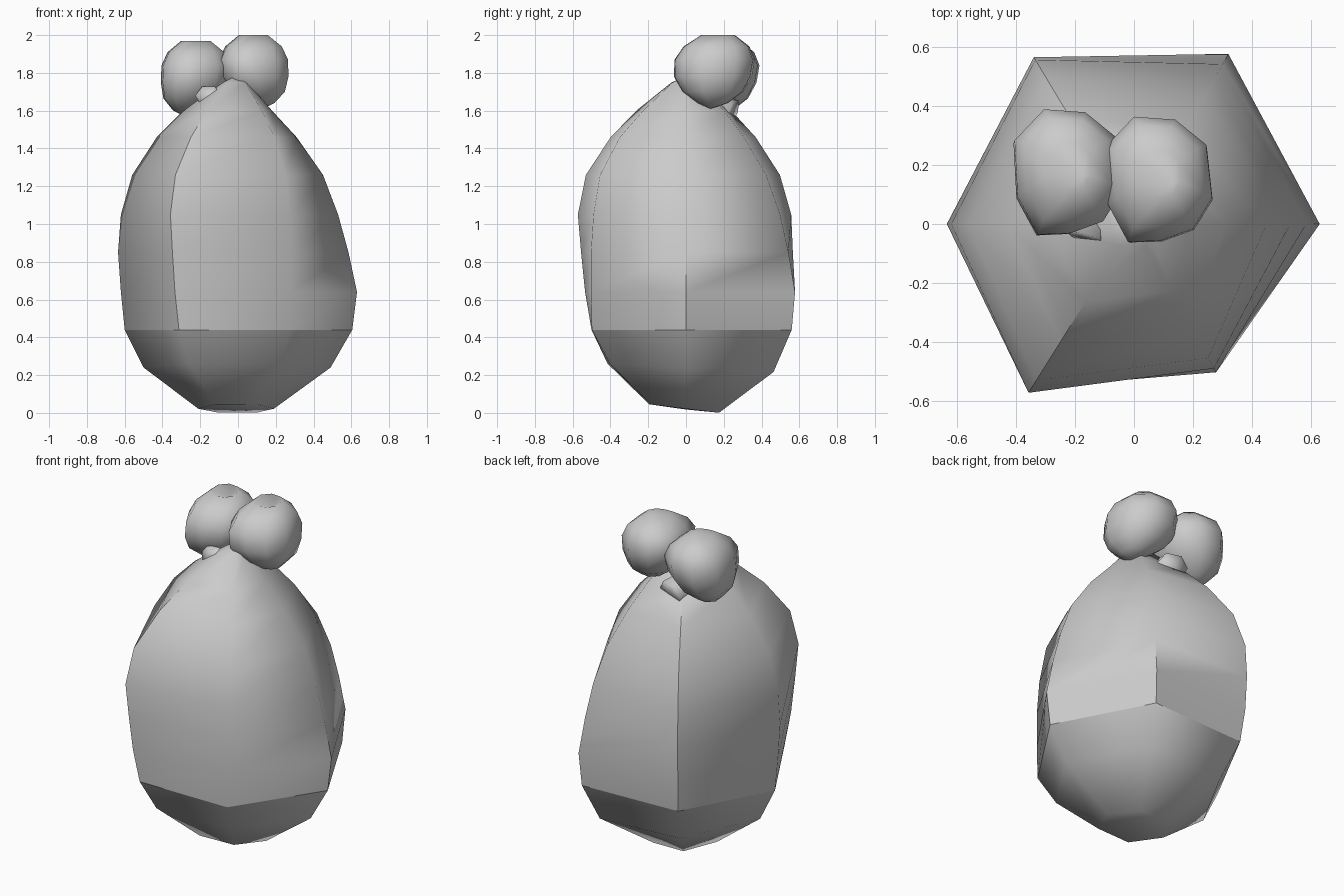
import bpy, bmesh, math
from mathutils import Vector

if "Cube" in bpy.data.objects:
    bpy.data.objects.remove(bpy.data.objects["Cube"])


def loft(name, rings, cap_lo, cap_hi, sharp=lambda row, col, vertical: False, angle=50):
    """Skin stacked rings of points, closing both ends to a pole."""
    bm = bmesh.new()
    rows = [[bm.verts.new(p) for p in r] for r in rings]
    n = len(rows[0])
    lo, hi = bm.verts.new(cap_lo), bm.verts.new(cap_hi)
    for i in range(n):
        j = (i + 1) % n
        for a, b in zip(rows, rows[1:]):
            bm.faces.new((a[i], a[j], b[j], b[i]))
        bm.faces.new((lo, rows[0][j], rows[0][i]))
        bm.faces.new((hi, rows[-1][i], rows[-1][j]))
    for f in bm.faces:
        f.smooth = True
    limit = math.radians(angle)
    for e in bm.edges:
        e.smooth = e.calc_face_angle(0) < limit
    for k, r in enumerate(rows):
        for i in range(n):
            if sharp(k, i, False):
                bm.edges.get((r[i], r[(i + 1) % n])).smooth = False
            if k + 1 < len(rows) and sharp(k, i, True):
                bm.edges.get((r[i], rows[k + 1][i])).smooth = False
    bmesh.ops.recalc_face_normals(bm, faces=bm.faces)
    me = bpy.data.meshes.new(name)
    bm.to_mesh(me)
    bm.free()
    ob = bpy.data.objects.new(name, me)
    bpy.context.collection.objects.link(ob)
    return ob


# Six-sided egg body: radius of each corner edge at each height
heights = [.022, .24, .44, .64, .85, 1.05, 1.26, 1.46, 1.60, 1.75]
corners = [
    (0, [.19, .49, .605, .63, .585, .53, .45, .31, .18, .05]),
    (61, [.20, .53, .64, .66, .62, .57, .485, .35, .23, .08]),
    (121, [.20, .50, .62, .65, .66, .65, .58, .43, .28, .09]),
    (180, [.21, .50, .60, .62, .635, .62, .56, .43, .29, .08]),
    (238, [.23, .49, .59, .63, .655, .675, .625, .47, .31, .09]),
    (299, [.21, .46, .57, .575, .575, .56, .52, .40, .26, .08]),
]
body = []
for k, z in enumerate(heights):
    ring = []
    for deg, radii in corners:
        a, r = math.radians(deg), radii[k]
        y = r * math.sin(a)
        ring.append((r * math.cos(a), y, z - (.12 * y if k == 0 else .05 * y if k == 1 else 0)))
    body.append(ring)


def body_sharp(row, col, vertical):
    if not vertical:
        return row == 2
    return (col in (2, 4) and 2 <= row <= 7) or (col in (0, 1) and row in (2, 3))


loft("body", body, (.02, 0, .018), (-.02, 0, 1.78), body_sharp, 65)

# Two faceted lumps on top, dimpled above and narrowing to a tip below
outline = [(.185, -.06), (.165, .12), (.06, .205), (-.08, .215), (-.18, .11),
           (-.17, -.08), (-.10, -.21), (.01, -.205), (.12, -.165)]
levels = [(-.17, .38), (-.11, .76), (-.03, .97), (.06, 1.0), (.13, .82), (.19, .42)]


def lump(name, centre, tip_dx, tip_z):
    c = Vector(centre)
    rings = []
    for dz, s in levels:
        w = max(0, -dz / .2)
        rings.append([c + Vector((x * s + tip_dx * w, y * s + .03 * max(0, dz / .2), dz - tip_z * w))
                      for x, y in outline])
    loft(name, rings, c + Vector((tip_dx, -.01, -.2 - tip_z)),
         c + Vector((.05, .0, .178)), angle=42)


lump("lump_right", (.08, .14, 1.81), .05, 0)
lump("lump_left", (-.225, .165, 1.78), -.06, .01)

# Stalk poking through the neck under the lumps
start, end = Vector((-.16, -.05, 1.68)), Vector((-.07, .25, 1.595))
turn = (end - start).to_track_quat('Z', 'Y')
stalk = [[p + turn @ Vector((r * math.cos(i * math.pi / 3), .8 * r * math.sin(i * math.pi / 3), 0))
          for i in range(6)] for p, r in ((start, .07), (end, .09))]
loft("stalk", stalk, start, end)
